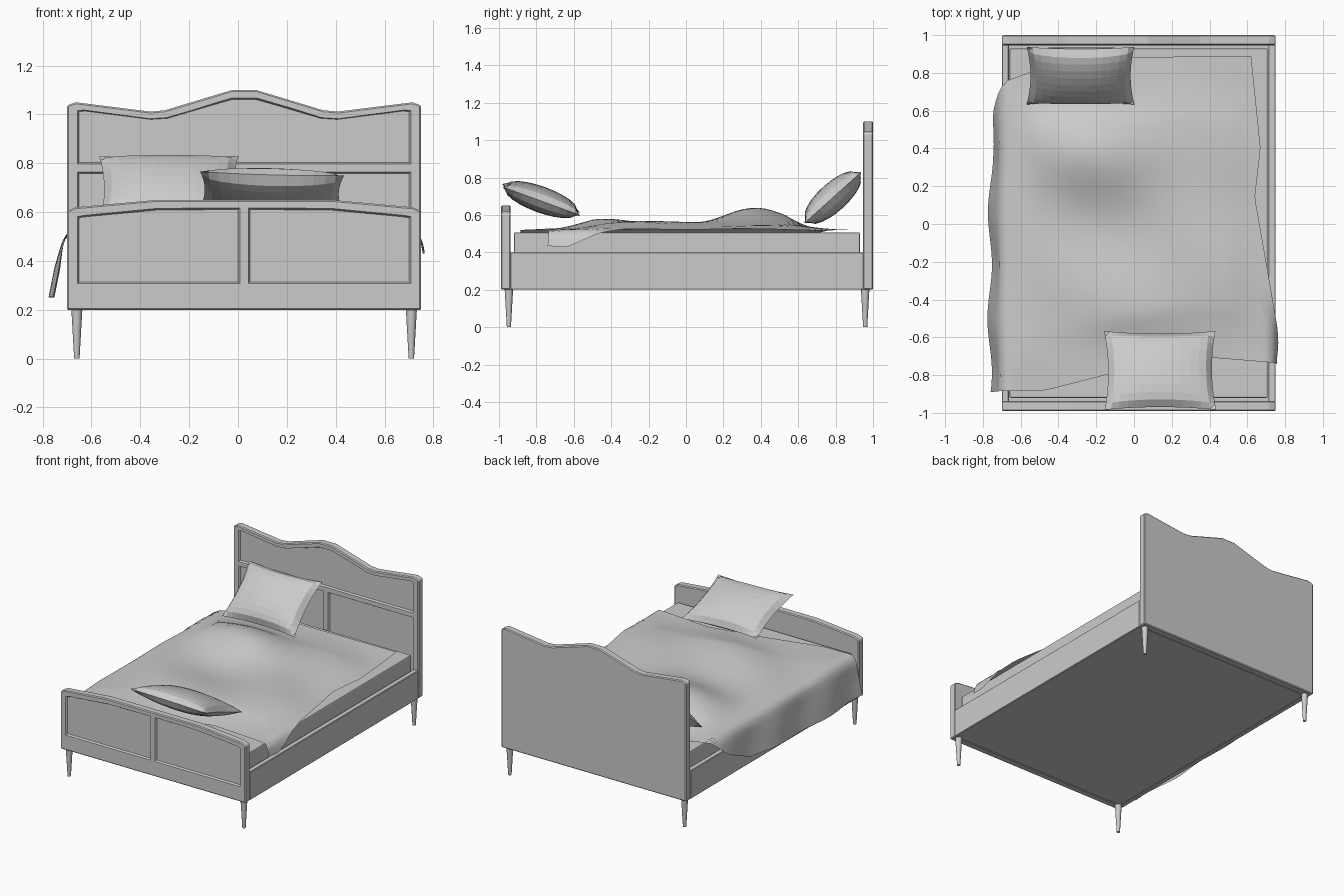
import bpy, bmesh, math
from mathutils import Matrix

if "Cube" in bpy.data.objects:
    bpy.data.objects.remove(bpy.data.objects["Cube"])

CX = 0.025  # centre line of the bed frame


def finish(bm, name, smooth=False):
    bmesh.ops.recalc_face_normals(bm, faces=bm.faces)
    me = bpy.data.meshes.new(name)
    bm.to_mesh(me)
    bm.free()
    ob = bpy.data.objects.new(name, me)
    bpy.context.collection.objects.link(ob)
    if smooth:
        for p in me.polygons:
            p.use_smooth = True
    return ob


def apply_modifiers(ob):
    bpy.context.view_layer.objects.active = ob
    for m in list(ob.modifiers):
        bpy.ops.object.modifier_apply(modifier=m.name)


def bevel(ob, width, segments=1):
    m = ob.modifiers.new("bevel", 'BEVEL')
    m.width, m.segments, m.limit_method = width, segments, 'ANGLE'
    m.angle_limit = math.radians(50)


def box(name, x0, x1, y0, y1, z0, z1, r=0.004, segments=1):
    bm = bmesh.new()
    bmesh.ops.create_cube(bm, size=1)
    for v in bm.verts:
        v.co = ((x0 + x1) / 2 + v.co.x * (x1 - x0), (y0 + y1) / 2 + v.co.y * (y1 - y0),
                (z0 + z1) / 2 + v.co.z * (z1 - z0))
    ob = finish(bm, name)
    bevel(ob, r, segments)
    return ob


def prism(bm, outline, y0, y1, inset=0.0):
    """Outline in x/z carried from y0 to y1; the y1 end may be smaller."""
    xs, zs = [p[0] for p in outline], [p[1] for p in outline]
    mx, mz = (min(xs) + max(xs)) / 2, (min(zs) + max(zs)) / 2
    fx = 1 - 2 * inset / (max(xs) - min(xs))
    fz = 1 - 2 * inset / (max(zs) - min(zs))
    a = [bm.verts.new((x, y0, z)) for x, z in outline]
    b = [bm.verts.new((mx + (x - mx) * fx, y1, mz + (z - mz) * fz)) for x, z in outline]
    bm.faces.new(a)
    bm.faces.new(b[::-1])
    n = len(a)
    for i in range(n):
        bm.faces.new((a[i], a[(i + 1) % n], b[(i + 1) % n], b[i]))


def mirrored(half, bottom):
    """Symmetrical outline from a half profile running centre to side."""
    d = half[-1][0]
    return ([(CX - d, bottom)] + [(CX - x, z) for x, z in reversed(half)]
            + [(CX + x, z) for x, z in half] + [(CX + d, bottom)])


def board(name, outline, panels, y0, y1):
    bm = bmesh.new()
    prism(bm, outline, y0, y1)
    ob = finish(bm, name)
    bevel(ob, 0.006)
    bm = bmesh.new()
    for p in panels:
        prism(bm, p, y0 - 0.012, y0 + 0.012, 0.014)
    cutter = finish(bm, "panel_cutter")
    m = ob.modifiers.new("panels", 'BOOLEAN')
    m.operation, m.solver, m.object = 'DIFFERENCE', 'EXACT', cutter
    apply_modifiers(ob)
    bpy.data.objects.remove(cutter)
    return ob


def side_panels(half, bottom):
    """One panel each side of the centre stile."""
    a, b = half[0][0], half[-1][0]
    return [[(CX + s * a, bottom)] + [(CX + s * x, z) for x, z in half] + [(CX + s * b, bottom)]
            for s in (-1, 1)]


# headboard and footboard with recessed panels
head = [(0.05, 1.10), (0.10, 1.085), (0.325, 1.017), (0.385, 1.012), (0.69, 1.05), (0.725, 1.037)]
head_in = [(0.05, 1.075), (0.10, 1.06), (0.32, 0.99), (0.39, 0.985), (0.665, 1.023), (0.69, 1.02)]
board("headboard", mirrored(head, 0.2),
      [mirrored(head_in, 0.79)] + side_panels([(0.01, 0.772), (0.69, 0.772)], 0.30), 0.947, 1.0)
foot = [(0.36, 0.65), (0.69, 0.62), (0.725, 0.605)]
foot_in = [(0.01, 0.625), (0.36, 0.622), (0.665, 0.592), (0.69, 0.587)]
board("footboard", mirrored(foot, 0.2), side_panels(foot_in, 0.30), -0.99, -0.937)

# side rails, base and mattress
box("left_rail", -0.70, -0.662, -0.94, 0.95, 0.2, 0.4)
box("right_rail", 0.712, 0.75, -0.94, 0.95, 0.2, 0.4)
box("bed_base", -0.67, 0.72, -0.94, 0.95, 0.202, 0.24)
box("mattress", -0.66, 0.708, -0.92, 0.93, 0.24, 0.507, 0.008, 2)

# tapered legs
for end, y in (("front", -0.947), ("back", 0.958)):
    for side, x in (("left", CX - 0.685), ("right", CX + 0.685)):
        bm = bmesh.new()
        bmesh.ops.create_cone(bm, cap_ends=True, segments=12, radius1=0.011, radius2=0.023,
                              depth=0.21, matrix=Matrix.Translation((x, y, 0.105)))
        leg = finish(bm, f"{end}_{side}_leg", True)
        bpy.context.view_layer.objects.active = leg
        leg.select_set(True)
        bpy.ops.object.shade_smooth_by_angle(angle=math.radians(40))
        leg.select_set(False)


# rumpled blanket hanging over the left side
def lerp(points, t):
    for (a, p), (b, q) in zip(points, points[1:]):
        if t <= b:
            return p + (q - p) * max(0, t - a) / (b - a)
    return points[-1][1]


def bump(x, y, cx, cy, sx, sy):
    return math.exp(-((x - cx) / sx) ** 2 - ((y - cy) / sy) ** 2)


FRONT = [(0, -0.89), (0.28, -0.88), (0.5, -0.78), (0.72, -0.70), (1, -0.74)]
BACK = [(0, 0.76), (0.17, 0.84), (0.3, 0.88), (1, 0.89)]
LEFT = [(0, -0.96), (0.45, -0.96), (0.75, -0.93), (0.9, -0.82), (1, -0.67)]
RIGHT = [(0, 0.81), (0.06, 0.82), (0.17, 0.745), (0.4, 0.68), (0.54, 0.64), (0.7, 0.67), (1, 0.62)]
N = 44
bm = bmesh.new()
rows = []
for j in range(N + 1):
    v, row = j / N, []
    for i in range(N + 1):
        u = i / N
        s = lerp(LEFT, v) * (1 - u) + lerp(RIGHT, v) * u
        y = lerp(FRONT, u) * (1 - v) + lerp(BACK, u) * v
        x = min(max(s, -0.69), 0.725)
        over = s - x
        d = abs(over)
        edge = min(1, (x + 0.72) / 0.2, (0.76 - x) / 0.25, v * 6, (1 - v) * 5)
        z = 0.52 + max(edge, 0) * (0.11 * bump(x, y, -0.2, 0.38, 0.38, 0.26)
                                   + 0.055 * bump(x, y, 0.1, -0.4, 0.6, 0.35)
                                   + 0.025 * bump(x, y, 0.35, 0.2, 0.3, 0.4)
                                   + 0.008 * math.sin(7 * x + 9 * y))
        if d:
            out = 0.2 * d + 0.02 * (1 - math.exp(-d / 0.02))
            out += 0.012 * math.sin(11 * y + 0.8) * min(1, d / 0.15)
            x += math.copysign(out, over)
            z -= d
        row.append(bm.verts.new((x, y, z)))
    rows.append(row)
for a, b in zip(rows, rows[1:]):
    for i in range(N):
        bm.faces.new((a[i], a[i + 1], b[i + 1], b[i]))
finish(bm, "blanket", True)


# faceted pillows with pinched corners
def pillow(name, centre, w, h, t, tilt, turn, nx=12, ny=10):
    bm = bmesh.new()
    for side in (-1, 1):
        g = []
        for j in range(ny + 1):
            v = math.sin((2 * j / ny - 1) * math.pi / 2) * 0.4 + (2 * j / ny - 1) * 0.6
            line = []
            for i in range(nx + 1):
                u = math.sin((2 * i / nx - 1) * math.pi / 2) * 0.4 + (2 * i / nx - 1) * 0.6
                puff = max(0, (1 - u * u) * (1 - v * v)) ** 0.45
                line.append(bm.verts.new((u * w * (1 - 0.07 * (1 - v * v)),
                                          v * h * (1 - 0.07 * (1 - u * u)), side * t * puff)))
            g.append(line)
        for a, b in zip(g, g[1:]):
            for i in range(nx):
                bm.faces.new((a[i], a[i + 1], b[i + 1], b[i]))
    bmesh.ops.remove_doubles(bm, verts=bm.verts, dist=0.0005)
    ob = finish(bm, name)
    ob.location = centre
    ob.rotation_euler = (math.radians(tilt), math.radians(turn), 0)


pillow("back_pillow", (-0.283, 0.785, 0.693), 0.285, 0.205, 0.077, 42, 0)
pillow("front_pillow", (0.138, -0.775, 0.682), 0.295, 0.222, 0.07, -20, 1.5)
